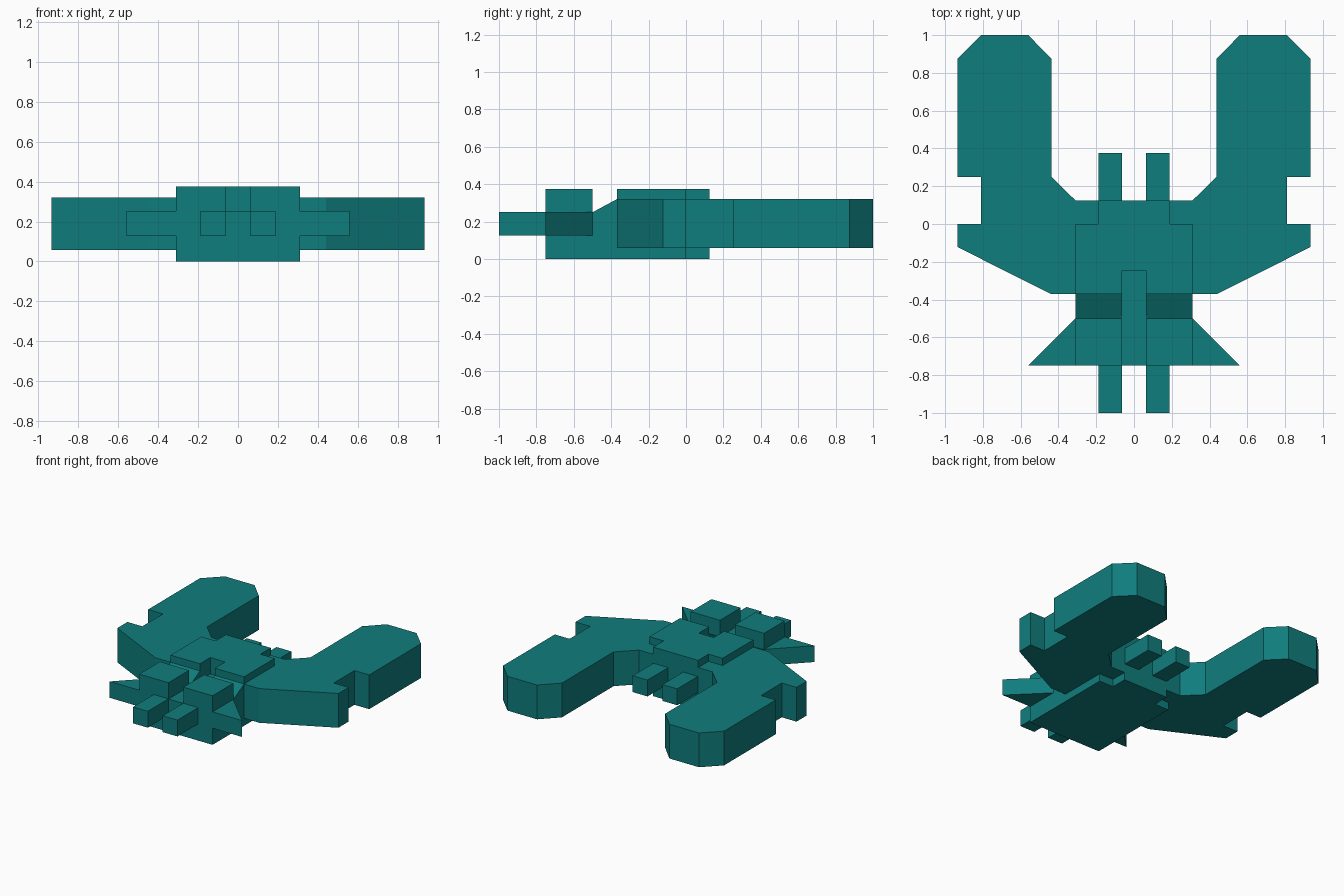
import bpy, bmesh
from mathutils import Vector

if "Cube" in bpy.data.objects:
    bpy.data.objects.remove(bpy.data.objects["Cube"])

teal = bpy.data.materials.new("teal")
teal.diffuse_color = (0.005, 0.205, 0.205, 1)
teal.use_nodes = True
teal.node_tree.nodes["Principled BSDF"].inputs["Base Color"].default_value = teal.diffuse_color


def prism(name, pts, lo, hi, axis="z", mirror=False):
    """Extrude a profile: xy points along z, or yz points along x."""
    bm = bmesh.new()
    if axis == "z":
        verts = [bm.verts.new((a, b, lo)) for a, b in pts]
        move = Vector((0, 0, hi - lo))
    else:
        verts = [bm.verts.new((lo, a, b)) for a, b in pts]
        move = Vector((hi - lo, 0, 0))
    face = bm.faces.new(verts)
    ext = bmesh.ops.extrude_face_region(bm, geom=[face])
    bmesh.ops.translate(bm, vec=move,
                        verts=[v for v in ext["geom"] if isinstance(v, bmesh.types.BMVert)])
    bmesh.ops.recalc_face_normals(bm, faces=bm.faces)
    mesh = bpy.data.meshes.new(name)
    bm.to_mesh(mesh)
    bm.free()
    mesh.materials.append(teal)
    ob = bpy.data.objects.new(name, mesh)
    bpy.context.collection.objects.link(ob)
    if mirror:
        ob.modifiers.new("mirror", "MIRROR").use_axis = (True, False, False)
    return ob


def rect(x0, x1, y0, y1):
    return [(x0, y0), (x1, y0), (x1, y1), (x0, y1)]


# Central hull: raised deck, ramp and raised tail block
hull = prism("hull", [(-0.75, 0), (0, 0), (0, 0.375), (-0.37, 0.375), (-0.37, 0.32),
                      (-0.5, 0.25), (-0.5, 0.375), (-0.75, 0.375)], -0.31, 0.31, "x")

# Slot along the middle of the hull
cutter = prism("slot_cutter", rect(-0.063, 0.063, -0.9, -0.245), 0.25, 0.6)
cutter.hide_render = True
cutter.hide_viewport = True
cut = hull.modifiers.new("slot", "BOOLEAN")
cut.operation = "DIFFERENCE"
cut.solver = "EXACT"
cut.object = cutter

# Narrower nose block
prism("nose", rect(-0.19, 0.19, 0, 0.125), 0, 0.375)

# Large forward-reaching wings
prism("wing", [(0.19, 0.125), (0.19, 0), (0.31, 0), (0.31, -0.37), (0.44, -0.37),
               (0.935, -0.122), (0.935, 0), (0.81, 0), (0.81, 0.25), (0.935, 0.25),
               (0.935, 0.875), (0.81, 1), (0.56, 1), (0.437, 0.875),
               (0.437, 0.25), (0.31, 0.125)], 0.058, 0.32, mirror=True)

# Triangular tail fins
prism("tail_fin", [(0.31, -0.5), (0.31, -0.75), (0.56, -0.75)], 0.127, 0.252, mirror=True)

# Front prongs and rear exhausts
prism("front_prong", rect(0.063, 0.188, 0.125, 0.375), 0.127, 0.252, mirror=True)
prism("rear_exhaust", rect(0.063, 0.188, -1, -0.75), 0.127, 0.252, mirror=True)
